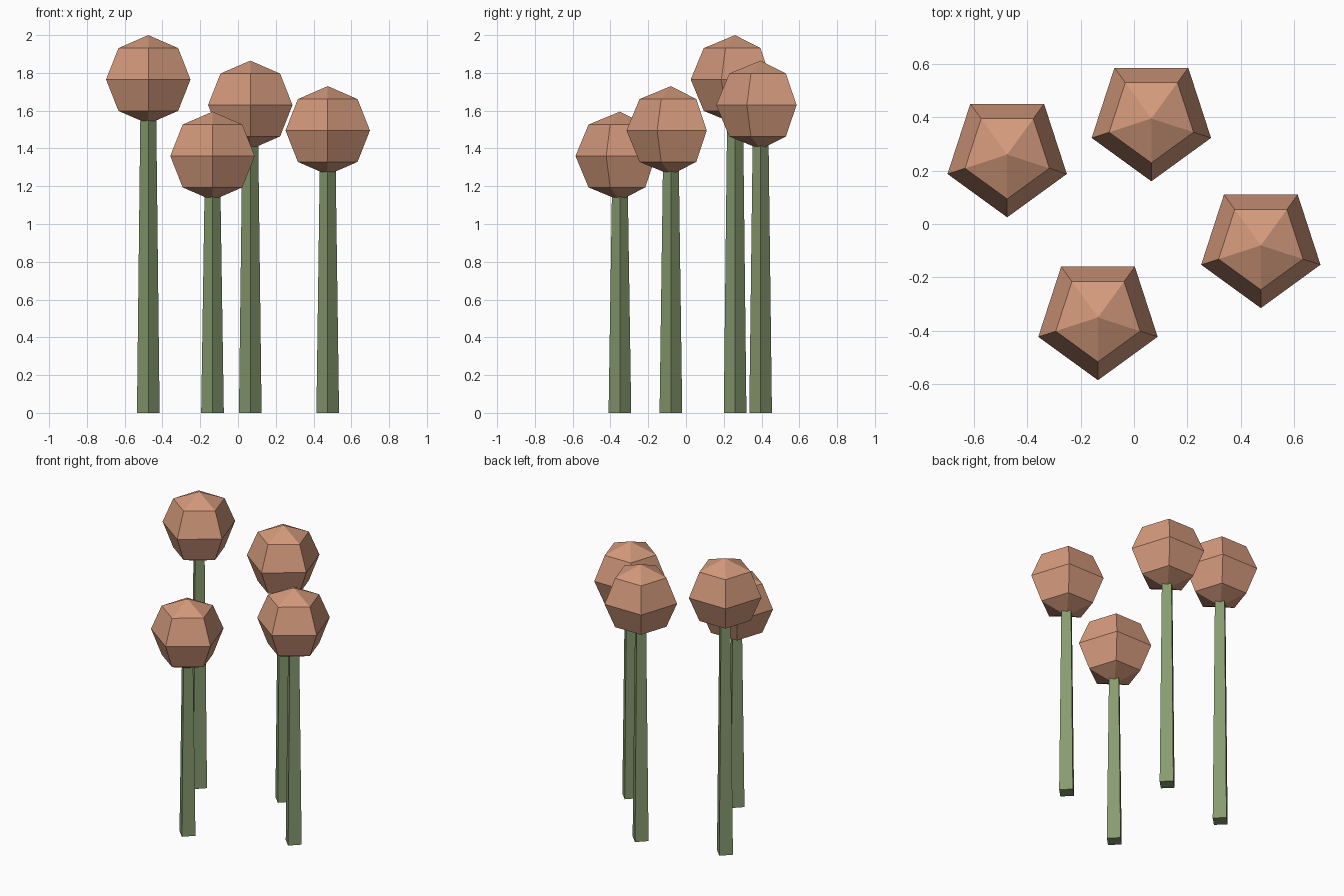
import bpy, bmesh
from math import tau, sin, cos, radians

if "Cube" in bpy.data.objects:
    bpy.data.objects.remove(bpy.data.objects["Cube"])


def material(name, rgb):
    m = bpy.data.materials.new(name)
    m.diffuse_color = (*rgb, 1)
    m.use_nodes = True
    m.node_tree.nodes["Principled BSDF"].inputs["Base Color"].default_value = m.diffuse_color
    return m


def lathe(name, profile, sides, location, mat):
    """Spin a (radius, z) profile about z, first corner facing the front."""
    bm = bmesh.new()
    verts = [bm.verts.new((0, -r, z)) for r, z in profile]
    edges = [bm.edges.new(pair) for pair in zip(verts, verts[1:])]
    bmesh.ops.spin(bm, geom=verts + edges, cent=(0, 0, 0), axis=(0, 0, 1),
                   angle=tau, steps=sides)
    bmesh.ops.remove_doubles(bm, verts=bm.verts, dist=0.0005)
    bmesh.ops.holes_fill(bm, edges=bm.edges, sides=0)
    bmesh.ops.recalc_face_normals(bm, faces=bm.faces)
    mesh = bpy.data.meshes.new(name)
    bm.to_mesh(mesh)
    bm.free()
    mesh.materials.append(mat)
    obj = bpy.data.objects.new(name, mesh)
    obj.location = location
    bpy.context.collection.objects.link(obj)


green = material("stem_green", (0.24, 0.33, 0.16))
clay = material("head_clay", (0.65, 0.32, 0.20))

R = 0.235
# Faceted ball profile, pole to pole in four bands
ball = [(R * sin(radians(a)), R * cos(radians(a))) for a in range(0, 181, 45)]

# Plants: x, y and height of the head centre
plants = [(-0.475, 0.26, 1.765), (0.065, 0.395, 1.63),
          (0.475, -0.08, 1.495), (-0.135, -0.35, 1.36)]

for i, (x, y, z) in enumerate(plants, 1):
    # Tapered square stem, its top sunk into the head
    lathe(f"stem_{i}", [(0.06, 0), (0.042, z - 0.18)], 4, (x, y, 0), green)
    # Five-sided flower head
    lathe(f"flower_head_{i}", ball, 5, (x, y, z), clay)
